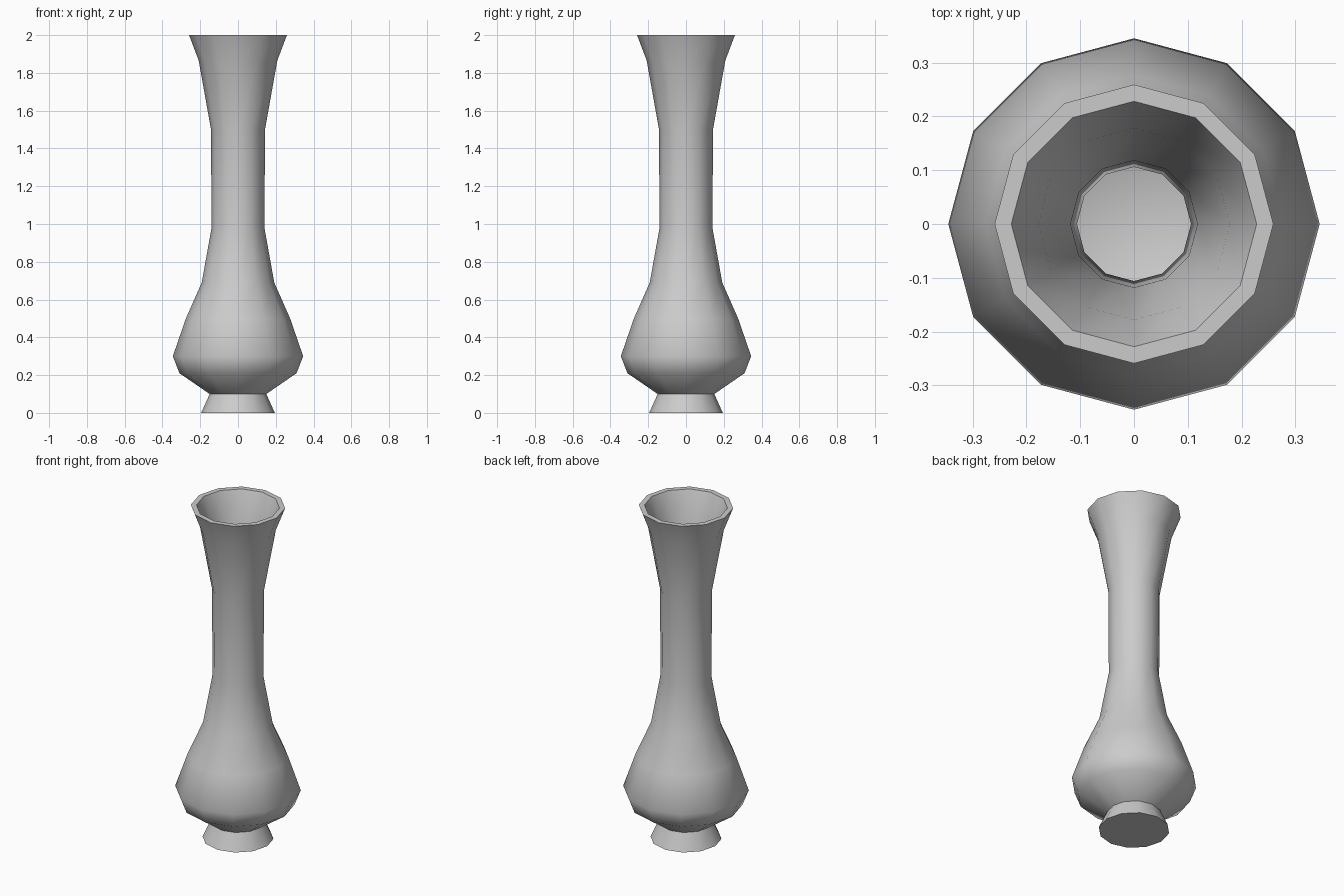
import bpy, bmesh, math

if "Cube" in bpy.data.objects:
    bpy.data.objects.remove(bpy.data.objects["Cube"])

SIDES = 12

# Outer wall from the foot up, then inner wall from the rim down (radius, height)
outer = [(0.195, 0.0), (0.15, 0.10), (0.31, 0.21), (0.345, 0.30), (0.276, 0.50),
         (0.192, 0.69), (0.14, 0.98), (0.143, 1.50), (0.208, 1.865), (0.259, 2.0)]
inner = [(0.228, 2.0), (0.178, 1.87), (0.118, 1.50), (0.106, 0.98), (0.16, 0.68),
         (0.245, 0.49), (0.31, 0.30), (0.285, 0.235), (0.14, 0.135)]

bm = bmesh.new()


def ring(r, z):
    return [bm.verts.new((r * math.cos(2 * math.pi * i / SIDES),
                          r * math.sin(2 * math.pi * i / SIDES), z))
            for i in range(SIDES)]


# Walls
rings = [ring(r, z) for r, z in outer + inner]
for a, b in zip(rings, rings[1:]):
    for i in range(SIDES):
        j = (i + 1) % SIDES
        bm.faces.new((a[i], a[j], b[j], b[i]))

# Underside and inner floor
bm.faces.new(rings[0][::-1])
bm.faces.new(rings[-1])
bmesh.ops.recalc_face_normals(bm, faces=bm.faces)

mesh = bpy.data.meshes.new("vase")
bm.to_mesh(mesh)
bm.free()
vase = bpy.data.objects.new("vase", mesh)
bpy.context.collection.objects.link(vase)

# Smooth body with a crisp rim and foot
bpy.context.view_layer.objects.active = vase
vase.select_set(True)
bpy.ops.object.shade_smooth_by_angle(angle=math.radians(50))
